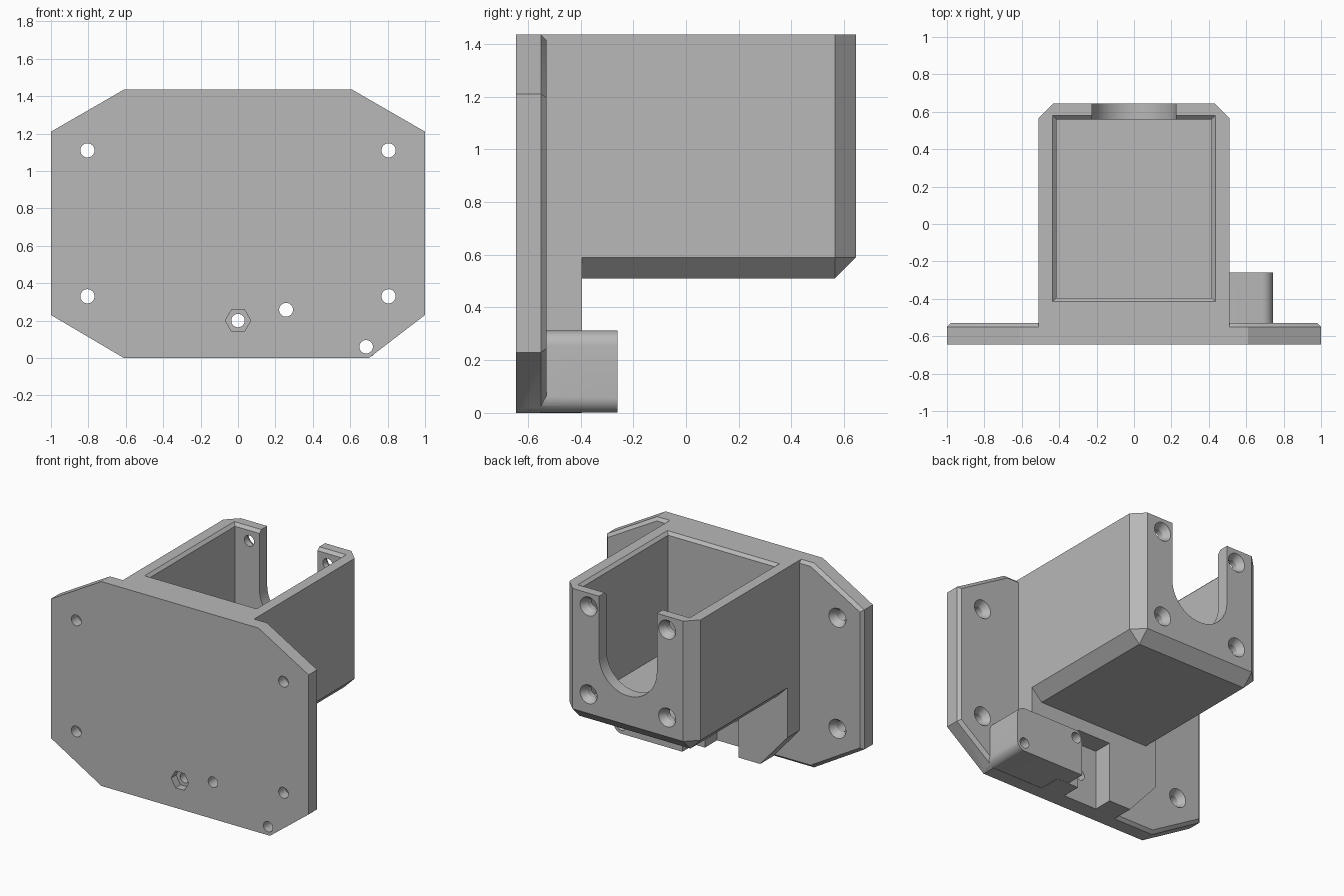
import bpy, bmesh, math

cube = bpy.data.objects.get("Cube")
if cube:
    bpy.data.objects.remove(cube, do_unlink=True)

TOP = 1.435

grey = bpy.data.materials.new("grey_plastic")
grey.use_nodes = True
grey.diffuse_color = (0.48, 0.48, 0.48, 1)
grey.node_tree.nodes["Principled BSDF"].inputs["Base Color"].default_value = (0.48, 0.48, 0.48, 1)


def hull(name, points):
    """Convex solid around the given points, with flat faces merged."""
    bm = bmesh.new()
    for p in points:
        bm.verts.new(p)
    res = bmesh.ops.convex_hull(bm, input=bm.verts[:])
    inner = {g for g in res["geom_interior"] + res["geom_unused"]
             if isinstance(g, bmesh.types.BMVert)}
    bmesh.ops.delete(bm, geom=list(inner), context="VERTS")
    bmesh.ops.dissolve_limit(bm, angle_limit=0.01, verts=bm.verts[:], edges=bm.edges[:])
    bmesh.ops.recalc_face_normals(bm, faces=bm.faces[:])
    mesh = bpy.data.meshes.new(name)
    bm.to_mesh(mesh)
    bm.free()
    mesh.materials.append(grey)
    ob = bpy.data.objects.new(name, mesh)
    bpy.context.scene.collection.objects.link(ob)
    return ob


def at_y(profile, y):
    return [(x, y, z) for x, z in profile]


def prism(name, profile, y0, y1):
    return hull(name, at_y(profile, y0) + at_y(profile, y1))


def ring(x, z, r, n=32):
    return [(x + r * math.cos(math.tau * i / n), z + r * math.sin(math.tau * i / n))
            for i in range(n)]


def rect(x0, x1, z0, z1):
    return [(x0, z0), (x1, z0), (x1, z1), (x0, z1)]


def layer(x, y0, y1, z):
    return [(sx * x, y, z) for sx in (-1, 1) for y in (y0, y1)]


# Mounting plate with a chamfered rear rim
outline = [(-0.61, 0), (0.7, 0), (1, 0.23), (1, 1.21),
           (0.61, TOP), (-0.61, TOP), (-1, 1.21), (-1, 0.23)]
mid = TOP / 2
rim = [(x * 0.98, mid + (z - mid) * 0.972) for x, z in outline]
plate = hull("mounting_bracket",
             at_y(outline, -0.645) + at_y(outline, -0.55) + at_y(rim, -0.53))

# Solid parts joined to the plate
spine = prism("spine_block", [(-0.51, 0.9), (0.51, 0.9), (0.51, 0.24), (0.3, 0),
                              (-0.3, 0), (-0.51, 0.24)], -0.6, -0.395)
box = hull("motor_box",
           layer(0.43, -0.6, 0.565, 0.51)
           + [p for z in (0.59, TOP)
              for p in layer(0.51, -0.6, 0.565, z) + layer(0.43, -0.6, 0.645, z)])
boss = prism("side_boss", ring(0.685, 0.058, 0.057) + ring(0.685, 0.255, 0.057)
             + ring(0.265, 0.257, 0.055) + [(0.21, 0.001)], -0.6, -0.26)
solids = [spine, box, boss]

# Box cavity, its chamfered lip and the rounded slot in the back wall
cutters = [
    hull("cavity", layer(0.415, -0.395, 0.56, 0.61) + layer(0.415, -0.395, 0.56, 1.6)),
    hull("cavity_lip", layer(0.415, -0.395, 0.56, TOP - 0.02)
         + layer(0.455, -0.435, 0.6, TOP + 0.02)),
    prism("back_slot", ring(0, 1.02, 0.225, 48) + [(-0.225, 1.6), (0.225, 1.6)], 0.5, 0.8),
    prism("recess", rect(-0.13, 0.13, -0.2, 0.42), -0.53, -0.2),
    prism("nut_pocket", ring(0, 0.2, 0.068, 6), -0.8, -0.59),
    prism("centre_hole", ring(0, 0.2, 0.036), -0.8, -0.45),
    prism("boss_hole_upper", ring(0.257, 0.258, 0.037), -0.8, 0),
    prism("boss_hole_lower", ring(0.685, 0.06, 0.036), -0.8, 0),
]


def countersunk(x, z, y0, y_face, r=0.038, wide=0.066):
    """Through hole that widens towards the rear face."""
    over = 0.02
    slope = (wide - r) / 0.045
    cutters.append(prism("screw_hole", ring(x, z, r), y0, y_face + 0.1))
    cutters.append(hull("countersink", at_y(ring(x, z, r), y_face - 0.045)
                        + at_y(ring(x, z, wide + slope * over), y_face + over)))


# Screw holes in the plate and in the back wall
for side in (-1, 1):
    for z in (0.33, 1.11):
        countersunk(side * 0.805, z, -0.8, -0.53)
    for z in (0.725, 1.342):
        countersunk(side * 0.305, z, 0.45, 0.645)

# Combine everything into one clean body
for parts, operation in ((solids, "UNION"), (cutters, "DIFFERENCE")):
    for part in parts:
        part.hide_render = True
        mod = plate.modifiers.new(part.name, "BOOLEAN")
        mod.operation = operation
        mod.solver = "EXACT"
        mod.object = part

graph = bpy.context.evaluated_depsgraph_get()
graph.update()
final = bpy.data.meshes.new_from_object(plate.evaluated_get(graph))
plate.modifiers.clear()
plate.data = final
final.materials.clear()
final.materials.append(grey)
for poly in final.polygons:
    poly.material_index = 0
for part in solids + cutters:
    bpy.data.objects.remove(part, do_unlink=True)

# Smooth round holes, sharp chamfers
bpy.ops.object.select_all(action="DESELECT")
plate.select_set(True)
bpy.context.view_layer.objects.active = plate
bpy.ops.object.shade_smooth_by_angle(angle=math.radians(25))
